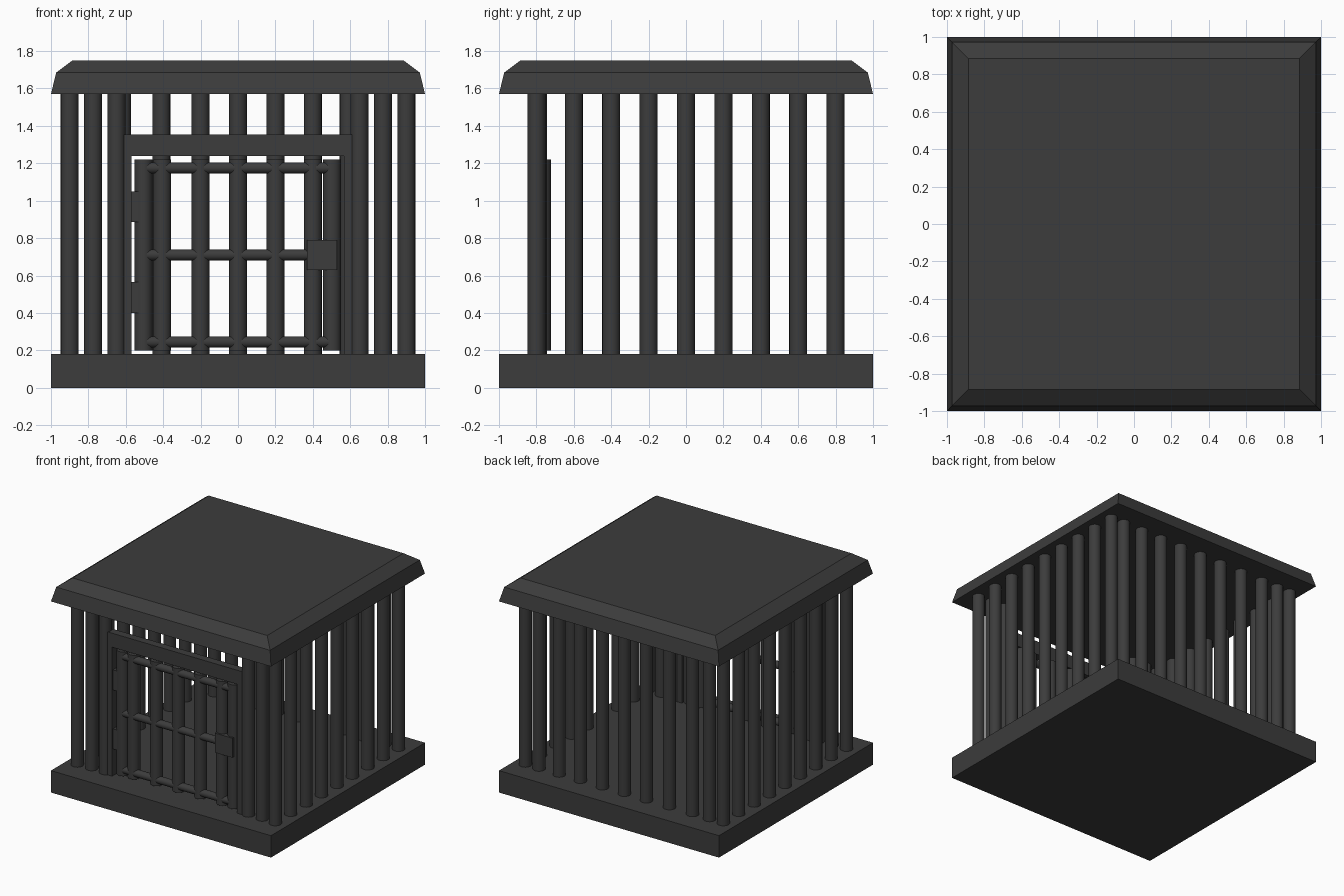
import bpy, bmesh, math

if "Cube" in bpy.data.objects:
    bpy.data.objects.remove(bpy.data.objects["Cube"])

iron = bpy.data.materials.new("dark_iron")
iron.diffuse_color = (0.045, 0.045, 0.045, 1)
iron.use_nodes = True
iron.node_tree.nodes["Principled BSDF"].inputs["Base Color"].default_value = iron.diffuse_color
R = 0.048


def finish(bm, name, smooth=False):
    bmesh.ops.recalc_face_normals(bm, faces=bm.faces)
    me = bpy.data.meshes.new(name)
    bm.to_mesh(me)
    bm.free()
    me.materials.append(iron)
    for p in me.polygons:
        p.use_smooth = smooth and len(p.vertices) == 4
    ob = bpy.data.objects.new(name, me)
    bpy.context.collection.objects.link(ob)
    return ob


def box(name, x, y, z):
    bm = bmesh.new()
    bmesh.ops.create_cube(bm, size=1)
    for v in bm.verts:
        for i, (a, b) in enumerate((x, y, z)):
            v.co[i] = (a + b) / 2 + v.co[i] * (b - a)
    return finish(bm, name)


def rod(name, centre, length, r=R, along_x=False):
    bm = bmesh.new()
    bmesh.ops.create_cone(bm, cap_ends=True, segments=20, radius1=r, radius2=r, depth=length)
    ob = finish(bm, name, True)
    ob.location = centre
    if along_x:
        ob.rotation_euler = (0, math.pi / 2, 0)
    return ob


def bar(name, x, y, z0=0.17, z1=1.58):
    return rod(name, (x, y, (z0 + z1) / 2), z1 - z0)


# Floor slab
box("base", (-1, 1), (-1, 1), (0, 0.18))

# Roof with two bevelled tiers
bm = bmesh.new()
rings = [[bm.verts.new((sx * h, sy * h, z)) for sx, sy in ((-1, -1), (1, -1), (1, 1), (-1, 1))]
         for h, z in ((1, 1.57), (0.972, 1.685), (0.885, 1.75))]
for a, b in zip(rings, rings[1:]):
    for i in range(4):
        j = (i + 1) % 4
        bm.faces.new((a[i], a[j], b[j], b[i]))
bm.faces.new(rings[0][::-1])
bm.faces.new(rings[-1])
finish(bm, "roof")

# Cage bars: both sides, back, and beside the door
for i in range(9):
    y = -0.8 + 0.2 * i
    for s in (-1, 1):
        bar("side_bar", s * 0.9, y)
for x in (-0.775, -0.62, -0.41, -0.2, 0, 0.2, 0.4, 0.592, 0.775):
    bar("back_bar", x, 0.8)
for x in (0.65, 0.775):
    for s in (-1, 1):
        bar("front_bar", s * x, -0.79)

# Door frame
FY = (-0.82, -0.755)
box("door_lintel", (-0.61, 0.61), FY, (1.24, 1.355))
for a, b in ((-0.61, -0.57), (0.567, 0.61)):
    box("door_post", (a, b), FY, (0.17, 1.25))

# Door leaf: uprights and cross rods
for x in (-0.505, -0.405, -0.2, 0, 0.2, 0.4, 0.503):
    bar("door_bar", x, -0.77, 0.2, 1.22)
for z in (0.245, 0.71, 1.175):
    rod("door_rod", (0, -0.785, z), 1.0, 0.03, True)

# Lock and hinges
box("lock", (0.37, 0.53), (-0.83, -0.75), (0.63, 0.79))
for z in (0.4, 0.885):
    box("hinge", (-0.575, -0.53), (-0.81, -0.765), (z, z + 0.165))
